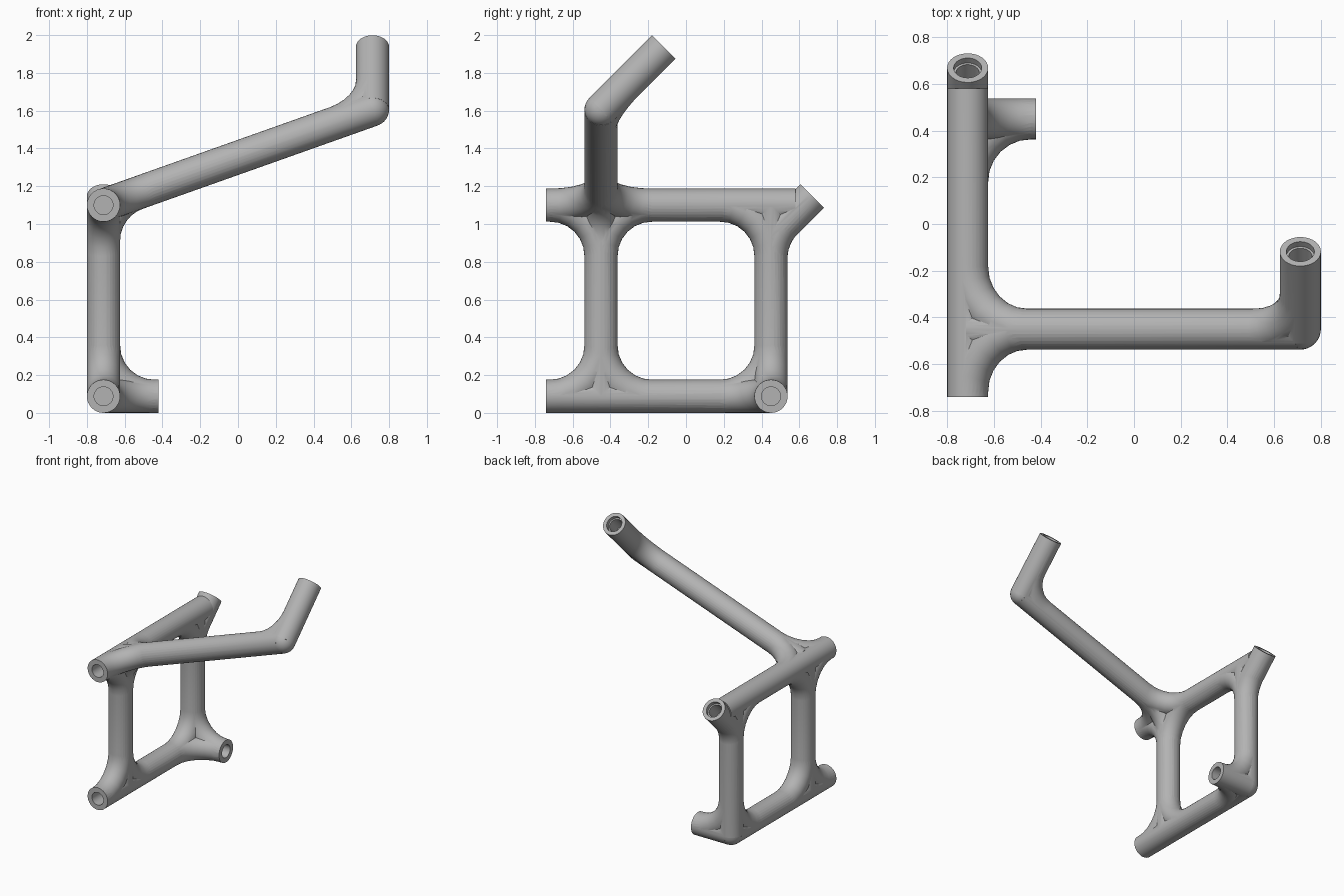
import bpy, bmesh, math
from mathutils import Vector

cube = bpy.data.objects.get("Cube")
if cube:
    bpy.data.objects.remove(cube, do_unlink=True)

R = 0.088          # tube radius
BEND = 0.27        # centreline radius of the joint fillets
SIDES = 32

metal = bpy.data.materials.new("grey metal")
metal.use_nodes = True
grey = (0.45, 0.45, 0.45, 1)
metal.diffuse_color = grey
metal.node_tree.nodes["Principled BSDF"].inputs["Base Color"].default_value = grey


def new_object(name, bm):
    bmesh.ops.recalc_face_normals(bm, faces=bm.faces)
    mesh = bpy.data.meshes.new(name)
    bm.to_mesh(mesh)
    bm.free()
    mesh.materials.append(metal)
    obj = bpy.data.objects.new(name, mesh)
    bpy.context.collection.objects.link(obj)
    return obj


def pipe(name, points, radius=R):
    """Closed round pipe swept along a planar path."""
    pts = [Vector(p) for p in points]
    first, last = pts[1] - pts[0], pts[-1] - pts[-2]
    normal = first.cross(last)
    if normal.length < 1e-6:
        normal = first.orthogonal()
    normal.normalize()
    bm = bmesh.new()
    rings = []
    for i, p in enumerate(pts):
        tangent = (pts[min(i + 1, len(pts) - 1)] - pts[max(i - 1, 0)]).normalized()
        side = tangent.cross(normal)
        ring = []
        for k in range(SIDES):
            a = math.tau * k / SIDES
            ring.append(bm.verts.new(p + radius * (math.cos(a) * normal + math.sin(a) * side)))
        rings.append(ring)
    for lower, upper in zip(rings, rings[1:]):
        for k in range(SIDES):
            n = (k + 1) % SIDES
            bm.faces.new((lower[k], lower[n], upper[n], upper[k]))
    bm.faces.new(rings[0])
    bm.faces.new(rings[-1])
    return new_object(name, bm)


def ball(name, centre):
    bm = bmesh.new()
    bmesh.ops.create_uvsphere(bm, u_segments=SIDES, v_segments=16, radius=R - 0.0005)
    bmesh.ops.translate(bm, verts=bm.verts, vec=centre)
    return new_object(name, bm)


def fillet(node, d1, d2, steps=6):
    """Bent pipe rounding the inside corner between two tubes."""
    d1, d2 = d1.normalized(), d2.normalized()
    half = d1.angle(d2) / 2
    out = (d1 + d2).normalized()
    across = (d1 - d2).normalized()
    centre = node + out * (BEND / math.sin(half))
    sweep = math.pi / 2 - half
    path = []
    for i in range(steps + 1):
        a = sweep * (1 - 2 * i / steps)
        path.append(centre + BEND * (math.sin(a) * across - math.cos(a) * out))
    return pipe("joint_fillet", path, R - 0.0006)


def combine(target, tool, operation):
    mod = target.modifiers.new(operation.lower(), 'BOOLEAN')
    mod.operation = operation
    mod.solver = 'MANIFOLD'
    mod.object = tool
    bpy.context.view_layer.objects.active = target
    bpy.ops.object.modifier_apply(modifier=mod.name)
    bpy.data.objects.remove(tool, do_unlink=True)


# Joints of the frame
X, Y, TOP = -0.712, 0.45, 1.10
front_low, back_low = Vector((X, -Y, R)), Vector((X, Y, R))
front_top, back_top = Vector((X, -Y, TOP)), Vector((X, Y, TOP))
fork = Vector((X, Y, 0.93))
elbow = Vector((-X, -Y, 1.605))

# Open tube ends
low_end, top_end = Vector((X, -0.74, R)), Vector((X, -0.74, TOP))
side_end = Vector((-0.42, Y, R))
fork_end = Vector((X, 0.668, 1.148))
arm_end = Vector((-X, -0.118, 1.937))

left, back, up = Vector((1, 0, 0)), Vector((0, 1, 0)), Vector((0, 0, 1))
slant = back + up
arm = elbow - front_top

# Straight tubes
frame = pipe("tube_frame", (low_end, back_low))
pieces = [
    pipe("top_tube", (top_end, Vector((X, 0.58, TOP)))),
    pipe("front_post", (front_low, front_top - up * 0.01)),
    pipe("back_post", (back_low, back_top - up * 0.01)),
    pipe("side_stub", (back_low, side_end)),
    pipe("fork_stub", (fork, fork_end)),
    pipe("long_arm", (front_top + arm * 0.015, elbow)),
    pipe("arm_stub", (elbow, arm_end)),
    ball("back_corner", back_low),
    ball("elbow_corner", elbow),
]

# Rounded inside corners
for node, d1, d2 in (
    (front_low, up, -back), (front_low, up, back),
    (back_low, up, -back), (back_low, up, left), (back_low, -back, left),
    (front_top, -up, -back), (front_top, -up, back),
    (front_top, arm, -back), (front_top, arm, back), (front_top, arm, -up),
    (back_top, -up, -back), (fork, -up, slant), (elbow, -arm, slant),
):
    pieces.append(fillet(node, d1, d2))

for piece in pieces:
    combine(frame, piece, 'UNION')

# Blind sockets in the tube ends, the slanted ones with a wider mouth
for end, axis, stepped in (
    (low_end, -back, False), (top_end, -back, False), (side_end, left, False),
    (fork_end, slant, True), (arm_end, slant, True),
):
    axis = axis.normalized()
    bores = [(0.05, 0.15)] + ([(0.06, 0.03)] if stepped else [])
    for radius, depth in bores:
        cutter = pipe("socket_cutter", (end - axis * depth, end + axis * 0.05), radius)
        combine(frame, cutter, 'DIFFERENCE')

# Smooth tubes with crisp rims
bpy.ops.object.select_all(action='DESELECT')
frame.select_set(True)
bpy.context.view_layer.objects.active = frame
bpy.ops.object.shade_smooth_by_angle(angle=math.radians(30))
